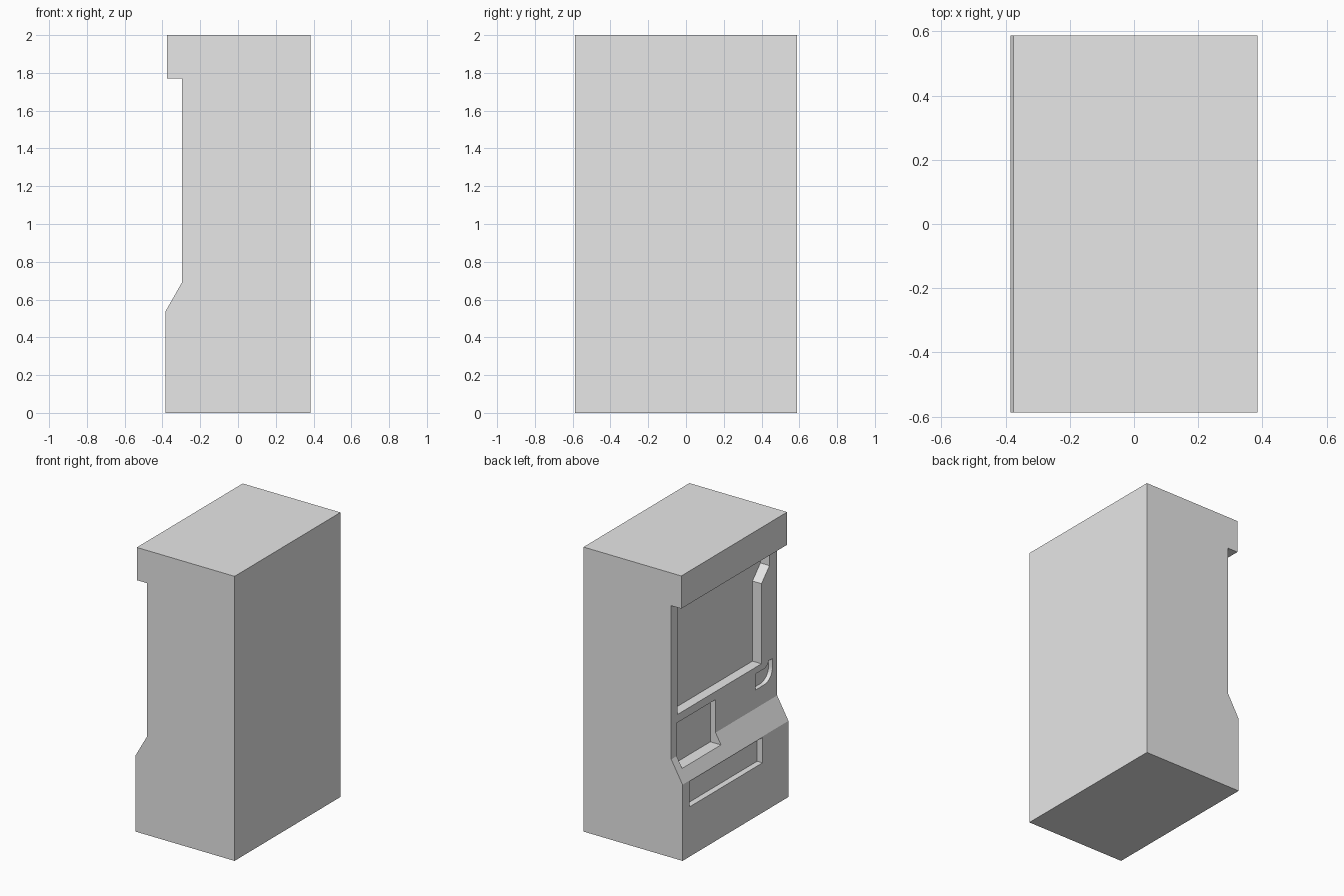
import bpy, bmesh, math
from mathutils import Vector

cube = bpy.data.objects.get("Cube")
if cube:
    bpy.data.objects.remove(cube, do_unlink=True)

grey = bpy.data.materials.new("light grey")
grey.use_nodes = True
colour = (0.8, 0.8, 0.8, 1)
grey.diffuse_color = colour
grey.node_tree.nodes["Principled BSDF"].inputs["Base Color"].default_value = colour


def prism(name, points, sweep):
    """Closed solid made by sweeping a flat outline along a vector."""
    bm = bmesh.new()
    face = bm.faces.new([bm.verts.new(p) for p in points])
    moved = bmesh.ops.extrude_face_region(bm, geom=[face])["geom"]
    bmesh.ops.translate(bm, vec=Vector(sweep),
                        verts=[v for v in moved if isinstance(v, bmesh.types.BMVert)])
    bmesh.ops.recalc_face_normals(bm, faces=bm.faces)
    mesh = bpy.data.meshes.new(name)
    bm.to_mesh(mesh)
    bm.free()
    mesh.materials.append(grey)
    obj = bpy.data.objects.new(name, mesh)
    bpy.context.collection.objects.link(obj)
    return obj


def arc(cy, cz, r, steps=8):
    """Quarter turn from straight down round to -y."""
    turns = [math.pi / 2 * i / steps for i in range(steps + 1)]
    return [(cy - r * math.sin(a), cz - r * math.cos(a)) for a in turns]


def rect(y0, y1, z0, z1):
    return [(y0, z0), (y1, z0), (y1, z1), (y0, z1)]


# Cabinet: side profile with header overhang and sloped ledge
half = 0.588
profile = [(0.385, 0), (0.385, 2), (-0.375, 2), (-0.375, 1.77),
           (-0.297, 1.77), (-0.297, 0.69), (-0.385, 0.535), (-0.385, 0)]
cabinet = prism("cabinet", [(x, -half, z) for x, z in profile], (0, 2 * half, 0))

# Recess outlines (y, z) and the x position of each recess floor
window = [(0.518, 0.979), (-0.414, 0.979), (-0.414, 1.542),
          (-0.503, 1.635), (-0.503, 1.74), (0.518, 1.74)]
slot = ([(-0.348, 0.82)] + arc(-0.446, 0.91, 0.09) + [(-0.536, 0.969), (-0.495, 0.969)]
        + arc(-0.445, 0.983, 0.05)[-2::-1] + [(-0.348, 0.933)])
recesses = [("window_cutter", window, -0.227),
            ("slot_cutter", slot, -0.267),
            ("hatch_cutter", rect(0.528, 0.096, 0.615, 0.922), -0.257),
            ("tray_cutter", rect(0.51, -0.3, 0.35, 0.528), -0.343)]

cutters = []
for name, outline, floor_x in recesses:
    cutter = prism(name, [(floor_x, y, z) for y, z in outline], (-0.5 - floor_x, 0, 0))
    cutter.hide_render = True
    cut = cabinet.modifiers.new(name, "BOOLEAN")
    cut.operation = "DIFFERENCE"
    cut.solver = "EXACT"
    cut.object = cutter
    cutters.append(cutter)

# Bake the cuts and drop the cutters
graph = bpy.context.evaluated_depsgraph_get()
carved = bpy.data.meshes.new_from_object(cabinet.evaluated_get(graph))
cabinet.modifiers.clear()
cabinet.data = carved
for cutter in cutters:
    bpy.data.objects.remove(cutter, do_unlink=True)

bpy.context.view_layer.objects.active = cabinet
cabinet.select_set(True)
bpy.ops.object.shade_smooth_by_angle(angle=math.radians(20))
